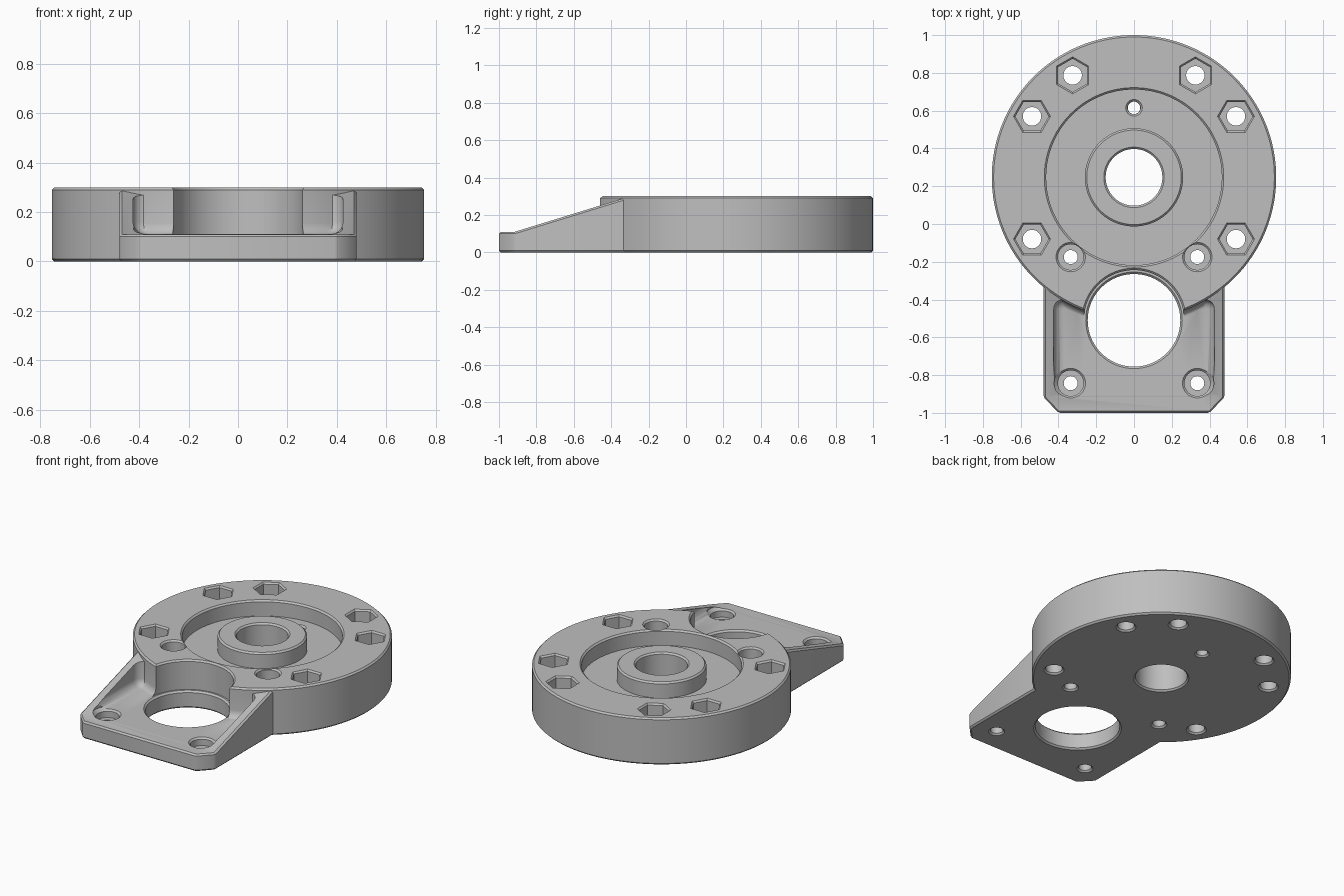
import bpy, bmesh
from math import cos, sin, pi, radians

cube = bpy.data.objects.get("Cube")
if cube:
    bpy.data.objects.remove(cube, do_unlink=True)

DISC_Y, BORE_Y = 0.247, -0.51


def make_object(name, bm):
    bmesh.ops.recalc_face_normals(bm, faces=bm.faces[:])
    mesh = bpy.data.meshes.new(name)
    bm.to_mesh(mesh)
    bm.free()
    ob = bpy.data.objects.new(name, mesh)
    bpy.context.collection.objects.link(ob)
    return ob


def lathe(name, profile, x=0, y=0, sides=32, turn=0.0, ring=False):
    """Revolve (radius, z) points; ring closes the section, otherwise ends are capped."""
    bm = bmesh.new()
    loops = []
    for r, z in profile:
        angles = [turn + 2 * pi * i / sides for i in range(sides)]
        loops.append([bm.verts.new((x + r * cos(a), y + r * sin(a), z)) for a in angles])
    pairs = list(zip(loops, loops[1:]))
    if ring:
        pairs.append((loops[-1], loops[0]))
    else:
        bm.faces.new(loops[0])
        bm.faces.new(loops[-1])
    for a, b in pairs:
        for i in range(sides):
            j = (i + 1) % sides
            bm.faces.new((a[i], a[j], b[j], b[i]))
    return make_object(name, bm)


def prism(name, base, offset):
    """Extrude a flat polygon along an offset."""
    bm = bmesh.new()
    face = bm.faces.new([bm.verts.new(p) for p in base])
    new = bmesh.ops.extrude_face_region(bm, geom=[face])["geom"]
    bmesh.ops.translate(bm, vec=offset, verts=[v for v in new if isinstance(v, bmesh.types.BMVert)])
    return make_object(name, bm)


def box(name, x, y0, y1, z0, z1):
    base = [(-x, y0, z0), (x, y0, z0), (x, y1, z0), (-x, y1, z0)]
    return prism(name, base, (0, 0, z1 - z0))


def apply(ob, mod):
    bpy.context.view_layer.objects.active = ob
    bpy.ops.object.modifier_apply(modifier=mod.name)


def combine(ob, other, operation):
    mod = ob.modifiers.new("combine", "BOOLEAN")
    mod.operation, mod.object, mod.solver = operation, other, "EXACT"
    apply(ob, mod)
    bpy.data.objects.remove(other, do_unlink=True)


def bevel(ob, width, segments=1):
    mod = ob.modifiers.new("bevel", "BEVEL")
    mod.width, mod.segments = width, segments
    mod.limit_method, mod.angle_limit = "ANGLE", radians(30)
    apply(ob, mod)


# Round housing with recess, central boss and shaft bore
housing = lathe("mounting_housing", [
    (.16, 0), (.743, 0), (.753, .01), (.753, .29), (.743, .3), (.475, .3), (.465, .29),
    (.465, .2), (.26, .2), (.26, .29), (.25, .3), (.16, .3), (.15, .29), (.15, .01)],
    y=DISC_Y, sides=128, ring=True)

# Square motor flange with clipped corners and sloping side ribs
flange = prism("flange", [(-.48, -.3, 0), (-.48, -.915, 0), (-.4, -1, 0), (.4, -1, 0),
                          (.48, -.915, 0), (.48, -.3, 0)], (0, 0, .4))
slope = prism("slope", [(-1, -1.1, -.1), (-1, -1.1, .11), (-1, -.915, .11), (-1, -.34, .287),
                        (-1, 0, .287), (-1, 0, -.1)], (2, 0, 0))
combine(flange, slope, "INTERSECT")
bevel(flange, .01)

# Filleted pocket between the ribs
pocket = box("pocket", .425, -1.3, -.4, .1105, .6)
bevel(pocket, .05, 5)
combine(flange, pocket, "DIFFERENCE")

# Cove where the pocket floor meets the round wall
cove_points = [(.803 - .05 * sin(t * pi / 10), .155 - .05 * cos(t * pi / 10)) for t in range(6)]
cove = lathe("cove", [(.7, .05), (.803, .05)] + cove_points + [(.7, .155)],
             y=DISC_Y, sides=128, ring=True)
combine(cove, box("cove_limit", .45, -.6, -.37, 0, .4), "INTERSECT")
combine(housing, flange, "UNION")
combine(housing, cove, "UNION")

# Motor bore with a wider clearance above the flange
combine(housing, lathe("motor_bore", [
    (.265, -.01), (.245, .01), (.245, .1), (.2555, .1105), (.266, .1105), (.266, .29), (.286, .31)],
    y=BORE_Y, sides=96), "DIFFERENCE")


def bolt_hole(x, y, r, head, floor, top, sides=32, turn=0.0):
    """Through hole with chamfered entry and a wider pocket for the head or nut."""
    combine(housing, lathe("hole", [(r + .02, -.01), (r, .01), (r, .5)], x, y), "DIFFERENCE")
    combine(housing, lathe("head", [(head, floor), (head, top - .01), (head + .02, top + .01),
                                    (head + .02, .5)], x, y, sides, turn), "DIFFERENCE")


for side in (-1, 1):
    # Hexagonal nut pockets around the rim
    bolt_hole(side * .54, .57, .049, .088, .15, .3, 6)
    bolt_hole(side * .54, -.08, .049, .088, .15, .3, 6)
    bolt_hole(side * .325, .787, .049, .088, .15, .3, 6, pi / 6)
    # Counterbored motor screws
    bolt_hole(side * .335, -.175, .037, .068, .06, .3)
    bolt_hole(side * .335, -.843, .037, .068, .06, .11)

# Small locating hole in the recess floor
bolt_hole(0, .615, .033, .034, .15, .2)

# Single grey finish
grey = bpy.data.materials.new("plain_grey")
grey.use_nodes = True
colour = (.52, .52, .52, 1)
grey.diffuse_color = colour
grey.node_tree.nodes["Principled BSDF"].inputs["Base Color"].default_value = colour
housing.data.materials.clear()
housing.data.materials.append(grey)
for face in housing.data.polygons:
    face.material_index = 0

bpy.ops.object.select_all(action="DESELECT")
housing.select_set(True)
bpy.context.view_layer.objects.active = housing
bpy.ops.object.shade_smooth_by_angle(angle=radians(30))
